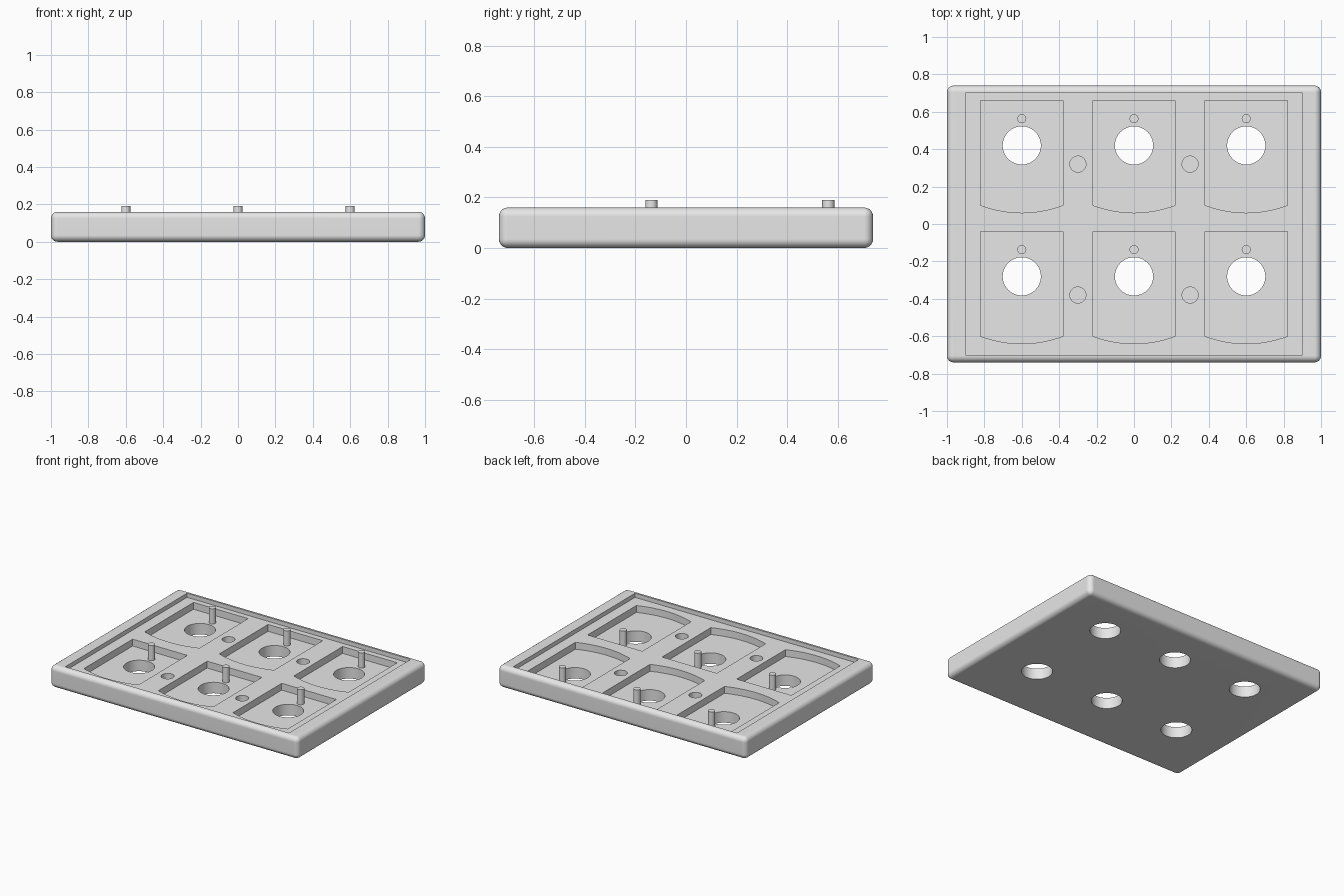
import bpy, bmesh, math

if "Cube" in bpy.data.objects:
    bpy.data.objects.remove(bpy.data.objects["Cube"])

W, D, H = 2.0, 1.48, 0.16          # outer size of the tray
TRAY_Z, POCKET_Z, DIMPLE_Z, PIN_TOP = 0.13, 0.08, 0.09, 0.19
COLS = (-0.6, 0.0, 0.6)
ROWS = (0.42, -0.28)

grey = bpy.data.materials.new("plain_grey")
grey.diffuse_color = (0.8, 0.8, 0.8, 1)
grey.use_nodes = True
grey.node_tree.nodes["Principled BSDF"].inputs["Base Color"].default_value = grey.diffuse_color


def prism(name, outline, z0, z1):
    """Extrude a closed counter-clockwise outline from z0 to z1."""
    bm = bmesh.new()
    face = bm.faces.new([bm.verts.new((x, y, z0)) for x, y in outline])
    ext = bmesh.ops.extrude_face_region(bm, geom=[face])
    verts = [v for v in ext["geom"] if isinstance(v, bmesh.types.BMVert)]
    bmesh.ops.translate(bm, vec=(0, 0, z1 - z0), verts=verts)
    bmesh.ops.recalc_face_normals(bm, faces=bm.faces)
    mesh = bpy.data.meshes.new(name)
    bm.to_mesh(mesh)
    bm.free()
    mesh.materials.append(grey)
    obj = bpy.data.objects.new(name, mesh)
    bpy.context.collection.objects.link(obj)
    return obj


def rect(w, d):
    return [(-w / 2, -d / 2), (w / 2, -d / 2), (w / 2, d / 2), (-w / 2, d / 2)]


def circle(cx, cy, r, n=48):
    return [(cx + r * math.cos(2 * math.pi * i / n),
             cy + r * math.sin(2 * math.pi * i / n)) for i in range(n)]


def pocket(cx, cy):
    """Square-backed pocket with a gently bowed front edge."""
    half, sag, n = 0.22, 0.04, 20
    pts = []
    for i in range(n + 1):
        t = -1 + 2 * i / n
        pts.append((cx + half * t, cy - 0.32 - sag * (1 - t * t)))
    return pts + [(cx + half, cy + 0.24), (cx - half, cy + 0.24)]


def activate(obj):
    bpy.ops.object.select_all(action='DESELECT')
    obj.select_set(True)
    bpy.context.view_layer.objects.active = obj


def apply_all(obj):
    activate(obj)
    for mod in list(obj.modifiers):
        bpy.ops.object.modifier_apply(modifier=mod.name)


# Rounded slab
tray = prism("tray_body", rect(W, D), 0, H)
bevel = tray.modifiers.new("rounded_edges", 'BEVEL')
bevel.width, bevel.segments = 0.035, 6
apply_all(tray)

# Shallow recess, pockets, through holes and small dimples
cutters = [prism("recess_cutter", rect(1.8, 1.4), TRAY_Z, 0.3)]
for y in ROWS:
    for x in COLS:
        cutters.append(prism("pocket_cutter", pocket(x, y), POCKET_Z, 0.3))
        cutters.append(prism("hole_cutter", circle(x, y, 0.102, 64), -0.1, 0.3))
    for x in (-0.3, 0.3):
        cutters.append(prism("dimple_cutter", circle(x, y - 0.1, 0.043), DIMPLE_Z, 0.3))
for cutter in cutters:
    cutter.hide_render = True
    cut = tray.modifiers.new("cut", 'BOOLEAN')
    cut.operation, cut.solver, cut.object = 'DIFFERENCE', 'EXACT', cutter
apply_all(tray)
for cutter in cutters:
    bpy.data.objects.remove(cutter)

# Smooth curves, flat panels
activate(tray)
bpy.ops.object.shade_smooth_by_angle(angle=math.radians(30))
weighted = tray.modifiers.new("flat_panels", 'WEIGHTED_NORMAL')
weighted.keep_sharp = True

# Upright locating pin behind each hole
for y in ROWS:
    for x in COLS:
        pin = prism("locating_pin", circle(x, y + 0.143, 0.024, 32), POCKET_Z - 0.005, PIN_TOP)
        activate(pin)
        bpy.ops.object.shade_smooth_by_angle(angle=math.radians(30))
